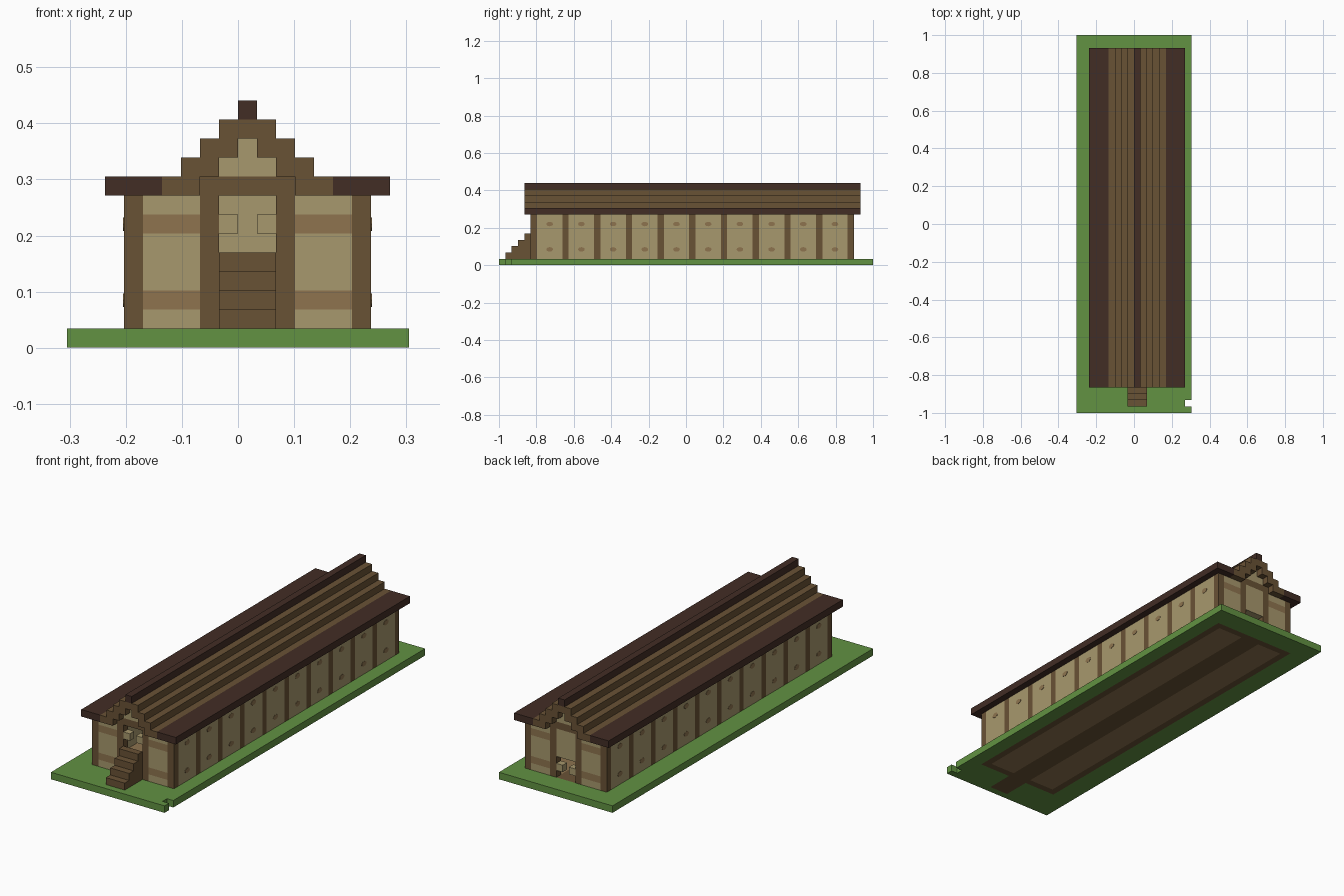
import bpy, bmesh
from mathutils import Matrix, Vector

if "Cube" in bpy.data.objects:
    bpy.data.objects.remove(bpy.data.objects["Cube"], do_unlink=True)

U = 2 / 59          # one building block
CX, CY = 0.5, 29.5  # hall axis offset, and half the plot length in blocks


def material(name, rgb):
    lin = [((c / 255 + 0.055) / 1.055) ** 2.4 for c in rgb] + [1]
    m = bpy.data.materials.new(name)
    m.use_nodes = True
    m.diffuse_color = lin
    m.node_tree.nodes["Principled BSDF"].inputs["Base Color"].default_value = lin
    return m


GRASS = material("grass green", (98, 146, 66))
TAN = material("pale timber", (167, 152, 109))
BROWN = material("brown timber", (105, 82, 53))
DARK = material("dark timber", (66, 45, 37))
MID = material("mid timber", (142, 116, 79))


def finish(name, bm, mats):
    mesh = bpy.data.meshes.new(name)
    bm.to_mesh(mesh)
    bm.free()
    for m in mats:
        mesh.materials.append(m)
    obj = bpy.data.objects.new(name, mesh)
    bpy.context.collection.objects.link(obj)


def blocks(name, boxes):
    """Boxes of (material, x range, y range, z range), counted in blocks."""
    bm = bmesh.new()
    mats = []
    for mat, xs, ys, zs in boxes:
        if mat not in mats:
            mats.append(mat)
        lo, hi = (Vector(p) for p in zip(xs, ys, zs))
        mid = (lo + hi) / 2 + Vector((CX, -CY, 0))
        xf = Matrix.Translation(mid * U) @ Matrix.Diagonal((*((hi - lo) * U), 1))
        verts = bmesh.ops.create_cube(bm, size=1, matrix=xf)["verts"]
        for f in {f for v in verts for f in v.link_faces}:
            f.material_index = mats.index(mat)
    finish(name, bm, mats)


def pair(mat, a, b, ys, zs):
    """The same box on both sides of the hall axis."""
    return [(mat, (a, b), ys, zs), (mat, (-b, -a), ys, zs)]


BODY, ROOF = (5, 56), (4, 57)
GROUND, WALL = (0, 1), (1, 8)
DOOR = (-1.5, 1.5)

# Plot with a missing corner block, and the timber floor set into it
blocks("ground", [
    (GRASS, (-9.5, -6.5), (0, 59), GROUND),
    (GRASS, (6.5, 7.5), (0, 59), GROUND),
    (GRASS, (7.5, 8.5), (0, 1), GROUND),
    (GRASS, (7.5, 8.5), (2, 59), GROUND),
    (GRASS, (-6.5, 6.5), (56, 59), GROUND),
    (GRASS, (-6.5, 6.5), (0, 1), GROUND),
] + pair(GRASS, 1.5, 6.5, (1, 5), GROUND))
blocks("floor", [(BROWN, DOOR, (1, 55), GROUND)]
       + pair(MID, 1.5, 5.5, (6, 55), GROUND)
       + pair(BROWN, 5.5, 6.5, BODY, GROUND)
       + pair(BROWN, 1.5, 5.5, (5, 6), GROUND)
       + [(BROWN, (-5.5, 5.5), (55, 56), GROUND)])

# Long side walls: posts with infill panels between
posts, panels = [], []
for i in range(11):
    y = 5 + 5 * i
    posts += pair(BROWN, 5.5, 6.5, (y, y + 1), WALL)
    if i < 10:
        panels += pair(TAN, 5.5, 6.5, (y + 1, y + 5), WALL)
blocks("side_posts", posts)
blocks("side_panels", panels)

# Oval knots on the side panels
bm = bmesh.new()
for i in range(10):
    for x in (-6.5, 6.5):
        for z in (2.5, 6.5):
            spot = Vector((x + CX, 8 + 5 * i - CY, z)) * U
            xf = (Matrix.Translation(spot) @ Matrix.Diagonal((1, 0.018, 0.012, 1))
                  @ Matrix.Rotation(1.5708, 4, "Y"))
            bmesh.ops.create_cone(bm, cap_ends=True, segments=12, radius1=1,
                                  radius2=1, depth=0.003, matrix=xf)
finish("panel_knots", bm, [MID])

# End walls: banded panels, door frame, beam and stepped gable infill
for name, ys in (("front", (5, 6)), ("back", (55, 56))):
    wall = []
    for mat, zs in ((TAN, (1, 2)), (MID, (2, 3)), (TAN, (3, 6)),
                    (MID, (6, 7)), (TAN, (7, 8))):
        wall += pair(mat, 2.5, 5.5, ys, zs)
    blocks(name + "_panels", wall)
    blocks(name + "_door_frame", pair(BROWN, 1.5, 2.5, ys, WALL)
           + [(BROWN, (-2.5, 2.5), ys, (8, 9))])
    blocks(name + "_gable", [(TAN, DOOR, ys, (9, 10)),
                             (TAN, (-0.5, 0.5), ys, (10, 11))])

# Door details
blocks("front_door_blocks", pair(TAN, 0.5, 1.5, (5, 6), (6, 7)))
blocks("back_door_blocks", pair(TAN, 0.5, 1.5, (55, 56), (2, 3)))
blocks("back_door_panel", [(TAN, DOOR, (55, 56), (4, 8))])

# Front steps
blocks("steps", [(BROWN, DOOR, (1 + i, 2 + i), (1, 2 + i)) for i in range(4)])

# Stepped roof shell, eaves and ridge
shell = []
for i in range(3):
    shell += pair(BROWN, 2.5 - i, 4.5 - i, ROOF, (8 + i, 9 + i))
blocks("roof_steps", shell + [(BROWN, DOOR, ROOF, (11, 12))])
blocks("eaves", pair(DARK, 4.5, 7.5, ROOF, (8, 9)))
blocks("ridge", [(DARK, (-0.5, 0.5), ROOF, (12, 13))])
